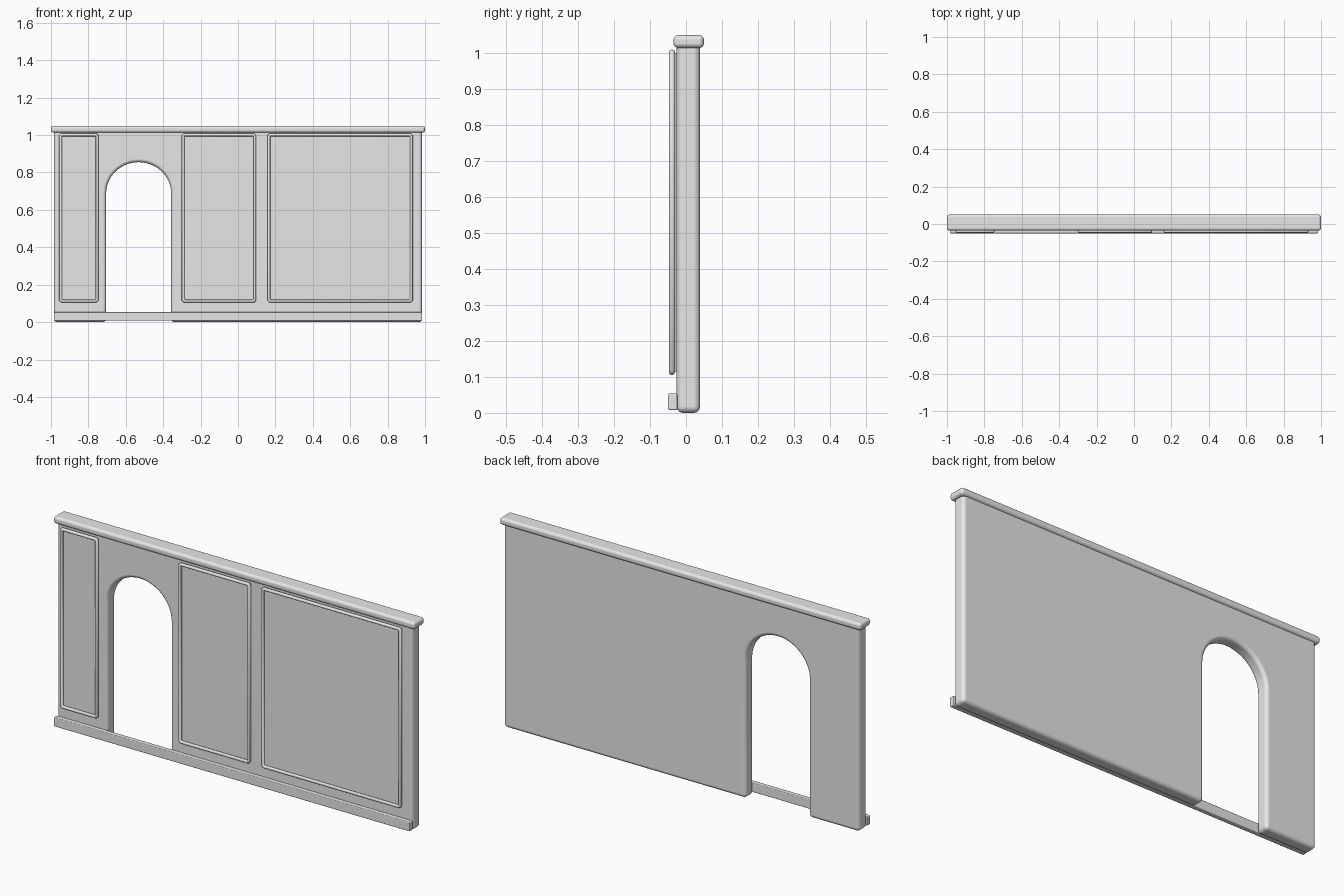
import bpy, bmesh, math

cube = bpy.data.objects.get("Cube")
if cube:
    bpy.data.objects.remove(cube, do_unlink=True)

GREY = (0.8, 0.8, 0.8, 1.0)
plaster = bpy.data.materials.new("light_grey")
plaster.use_nodes = True
plaster.diffuse_color = GREY
plaster.node_tree.nodes["Principled BSDF"].inputs["Base Color"].default_value = GREY


def select(ob):
    bpy.ops.object.select_all(action='DESELECT')
    ob.select_set(True)
    bpy.context.view_layer.objects.active = ob


def slab(name, outline, y0, y1, bevel=0.0, segments=4):
    """Extrude an x-z outline from y0 to y1 and round its edges."""
    bm = bmesh.new()
    face = bm.faces.new([bm.verts.new((x, y0, z)) for x, z in outline])
    grown = bmesh.ops.extrude_face_region(bm, geom=[face])["geom"]
    for v in grown:
        if isinstance(v, bmesh.types.BMVert):
            v.co.y = y1
    bmesh.ops.recalc_face_normals(bm, faces=bm.faces)
    mesh = bpy.data.meshes.new(name)
    bm.to_mesh(mesh)
    bm.free()
    mesh.materials.append(plaster)
    ob = bpy.data.objects.new(name, mesh)
    bpy.context.collection.objects.link(ob)
    if bevel:
        mesh.polygons.foreach_set("use_smooth", [True] * len(mesh.polygons))
        mod = ob.modifiers.new("rounding", 'BEVEL')
        mod.width = bevel
        mod.segments = segments
        mod.limit_method = 'ANGLE'
        mod.angle_limit = math.radians(40)
        mod.harden_normals = True
        select(ob)
        bpy.ops.object.modifier_apply(modifier=mod.name)
    return ob


def rect(x0, x1, z0, z1):
    return [(x0, z0), (x1, z0), (x1, z1), (x0, z1)]


def moulding(name, x0, x1, z0, z1, y, r):
    """Round moulding along a rectangle with clipped corners."""
    x0, x1, z0, z1 = x0 + r, x1 - r, z0 + r, z1 - r
    c = r * 0.8
    path = [(x0 + c, z0), (x1 - c, z0), (x1, z0 + c), (x1, z1 - c),
            (x1 - c, z1), (x0 + c, z1), (x0, z1 - c), (x0, z0 + c)]
    curve = bpy.data.curves.new(name, 'CURVE')
    curve.dimensions = '3D'
    curve.bevel_depth = r
    curve.bevel_resolution = 2
    spline = curve.splines.new('POLY')
    spline.points.add(len(path) - 1)
    for p, (x, z) in zip(spline.points, path):
        p.co = (x, y, z, 1)
    spline.use_cyclic_u = True
    curve.materials.append(plaster)
    ob = bpy.data.objects.new(name, curve)
    bpy.context.collection.objects.link(ob)
    select(ob)
    bpy.ops.object.convert(target='MESH')
    bpy.ops.object.shade_smooth_by_angle(angle=math.radians(50))


# Wall with an arched doorway open at the bottom
HALF, TOP = 0.984, 1.03
door_x, door_r, spring, rise = -0.531, 0.174, 0.687, 0.168
steps = 28
arch = [(door_x - door_r * math.cos(math.pi * i / steps),
         spring + rise * math.sin(math.pi * i / steps)) for i in range(steps + 1)]
outline = ([(-HALF, 0), (door_x - door_r, 0)] + arch +
           [(door_x + door_r, 0), (HALF, 0), (HALF, TOP), (-HALF, TOP)])
slab("wall", outline, -0.026, 0.039, bevel=0.018)

# Rounded cap rail and the skirting strip
slab("cap_rail", rect(-1, 1, 1.013, 1.049), -0.035, 0.05, bevel=0.014)
slab("skirting", rect(-0.985, 0.985, 0.008, 0.054), -0.05, -0.024, bevel=0.004, segments=2)

# Framed panels on the front
panels = {"narrow": (-0.957, -0.745), "middle": (-0.302, 0.098), "wide": (0.157, 0.935)}
for label, (x0, x1) in panels.items():
    inset = 0.009
    slab(label + "_panel", rect(x0 + inset, x1 - inset, 0.113, 1.0), -0.034, -0.022)
    moulding(label + "_moulding", x0, x1, 0.104, 1.01, -0.039, 0.0085)
